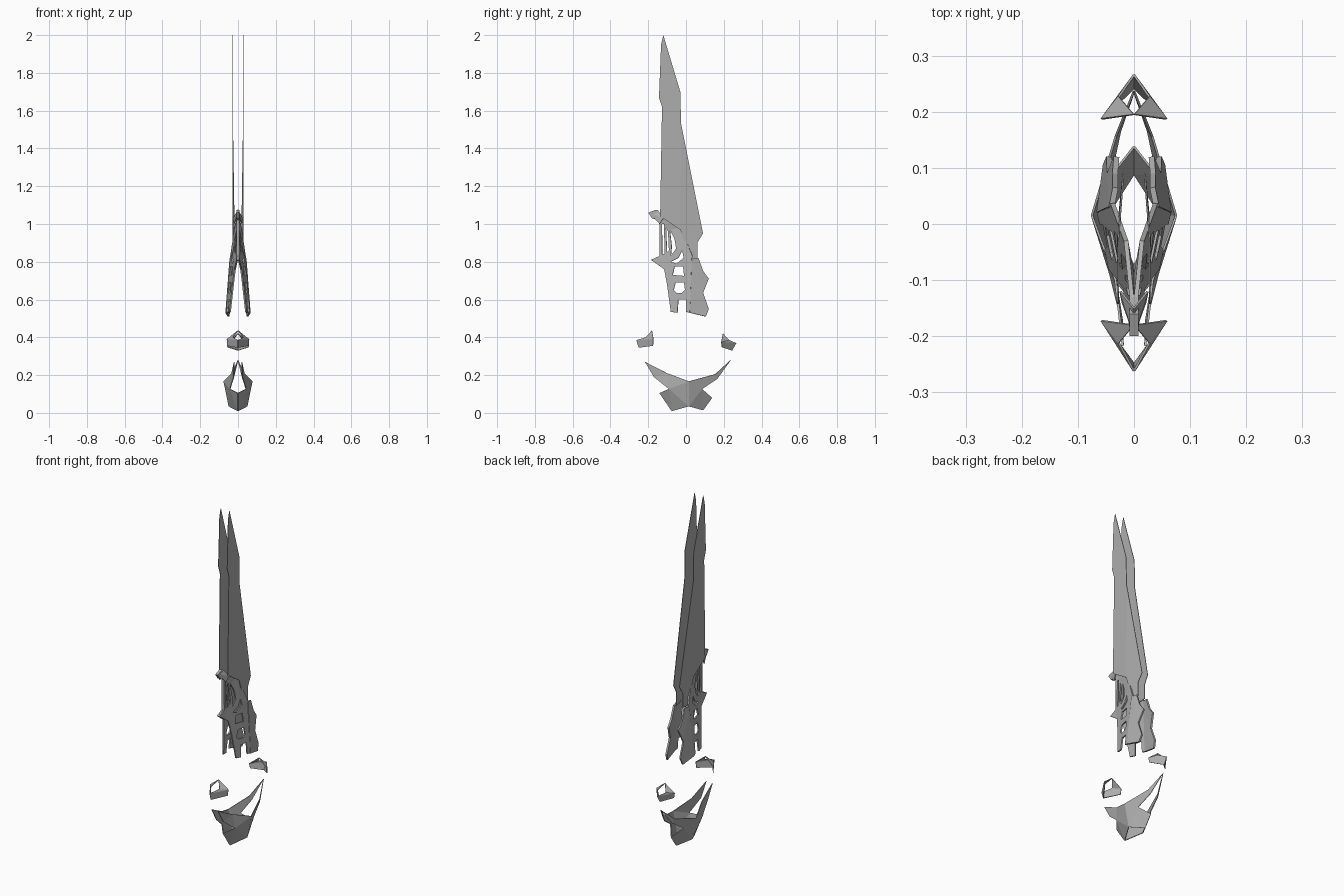
import bpy, bmesh
from mathutils import Vector

cube = bpy.data.objects.get("Cube")
if cube:
    bpy.data.objects.remove(cube, do_unlink=True)

# One flat grey for every part
steel = bpy.data.materials.new("steel grey")
steel.use_nodes = True
GREY = (0.42, 0.42, 0.42, 1)
steel.diffuse_color = GREY
steel.node_tree.nodes["Principled BSDF"].inputs["Base Color"].default_value = GREY


def finish(name, bm, thickness):
    """Turn a right-hand sheet into a thin, mirrored part."""
    bmesh.ops.recalc_face_normals(bm, faces=bm.faces)
    mesh = bpy.data.meshes.new(name)
    bm.to_mesh(mesh)
    bm.free()
    mesh.materials.append(steel)
    obj = bpy.data.objects.new(name, mesh)
    bpy.context.collection.objects.link(obj)
    solid = obj.modifiers.new("thickness", 'SOLIDIFY')
    solid.thickness = thickness
    solid.offset = 0
    obj.modifiers.new("both sides", 'MIRROR')
    return obj


def sheet(name, loops, x_rule, thickness):
    """Fill side outlines (first is the rim, the rest are holes), then bend them in x."""
    bm = bmesh.new()
    for loop in loops:
        verts = [bm.verts.new((0, y, z)) for y, z in loop]
        for a, b in zip(verts, verts[1:] + verts[:1]):
            bm.edges.new((a, b))
    bmesh.ops.triangle_fill(bm, edges=bm.edges[:], use_beauty=True, normal=(1, 0, 0))
    for v in bm.verts:
        v.co.x = x_rule(v.co.y, v.co.z)
    return finish(name, bm, thickness)


def facets(name, points, faces, thickness=0.004):
    """Build a faceted shell from named corner points."""
    bm = bmesh.new()
    verts = {key: bm.verts.new(Vector(co)) for key, co in points.items()}
    for face in faces:
        bm.faces.new([verts[key] for key in face.split()])
    return finish(name, bm, thickness)


def blade_x(y, z):
    return 0.028 - 0.1 * max(0, y)


def guard_x(y, z):
    # Splays outward towards the bottom, with a crease along y = 0.03
    return max(0.004, 0.025 + 0.083 * (1 - z) - 0.2 * abs(y - 0.03))


# Twin blades
sheet("blades", [[
    (-.12, 2), (-.09, 1.9), (-.03, 1.7), (-.026, 1.53), (.09, .95), (.06, .9),
    (.06, .82), (.02, .82), (-.03, .97), (-.137, 1.04), (-.127, 1.62),
    (-.143, 1.67), (-.132, 1.95)]], blade_x, 0.003)

# Pierced front guard
sheet("pierced_guard", [
    [(-.2, 1.06), (-.16, 1.075), (-.13, 1.04), (-.03, .985), (.037, .825),
     (.02, .53), (0, .535), (0, .6), (-.04, .6), (-.045, .53), (-.08, .535),
     (-.1, .68), (-.115, .76), (-.185, .81), (-.14, .83), (-.14, 1.02), (-.18, 1.03)],
    [(-.126, .84), (-.126, 1), (-.117, 1), (-.112, .84)],
    [(-.1, .85), (-.105, .98), (-.095, .96), (-.09, .86)],
    [(-.085, .97), (-.06, .92), (-.052, .87), (-.08, .83), (-.075, .88)],
    [(-.08, .8), (-.04, .82), (-.02, .86), (-.012, .82), (-.05, .79)],
    [(-.07, .73), (-.06, .775), (-.015, .775), (-.01, .725)],
    [(-.065, .65), (-.055, .69), (-.01, .69), (-.005, .65), (-.02, .635), (-.05, .635)],
], guard_x, 0.008)

# Solid rear guard
sheet("rear_guard", [[
    (.03, .82), (.065, .82), (.09, .75), (.12, .71), (.09, .635),
    (.12, .55), (.105, .51), (.02, .53)]], guard_x, 0.01)

# Hooded collar joining both sides of the guard at the front
facets("collar", {
    "nose": (0, -.195, 1.06), "crown": (0, -.15, 1.075),
    "side": (.024, -.12, 1.03), "chin": (.02, -.14, 1.0)},
    ["nose crown side", "nose side chin"])

# Hollow pommel with a forked front and a horned back
facets("pommel", {
    "front_tip": (.02, -.217, .27), "front_top": (.033, -.1, .21),
    "front_low": (.022, -.17, .19), "front_notch": (.042, -.09, .127),
    "front_ridge": (0, -.14, .105), "front_foot": (0, -.075, .01),
    "side": (.075, .015, .167), "side_low": (.048, .015, .035),
    "back_tip": (0, .237, .28), "back_top": (.033, .155, .205),
    "back_low": (.025, .165, .18), "back_notch": (.042, .085, .127),
    "back_ridge": (0, .138, .08), "back_foot": (0, .09, .014)},
    ["front_tip front_top front_low", "front_top front_notch front_low",
     "front_top side front_notch", "side side_low front_notch",
     "front_notch side_low front_foot", "front_notch front_foot front_ridge",
     "back_tip back_top back_low", "back_top back_notch back_low",
     "back_top side back_notch", "side side_low back_notch",
     "back_notch side_low back_foot", "back_notch back_foot back_ridge"])

# Floating chevron shards, front and back
for name, s, shift in (("front_shard", -1, 0), ("back_shard", 1, .015)):
    facets(name, {
        "peak": (0, s * (.18 + shift), .435 - shift),
        "wing": (.058, s * (.172 + shift), .39 - shift),
        "wing_low": (.055, s * (.175 + shift), .355 - shift / 2),
        "inner": (.027, s * (.212 + shift), .40 - shift),
        "nose": (0, s * (.262 + shift / 4), .385 - shift),
        "nose_low": (0, s * (.25 - shift / 2), .345 - shift)},
        ["peak wing inner", "wing inner nose", "wing nose nose_low wing_low"])
